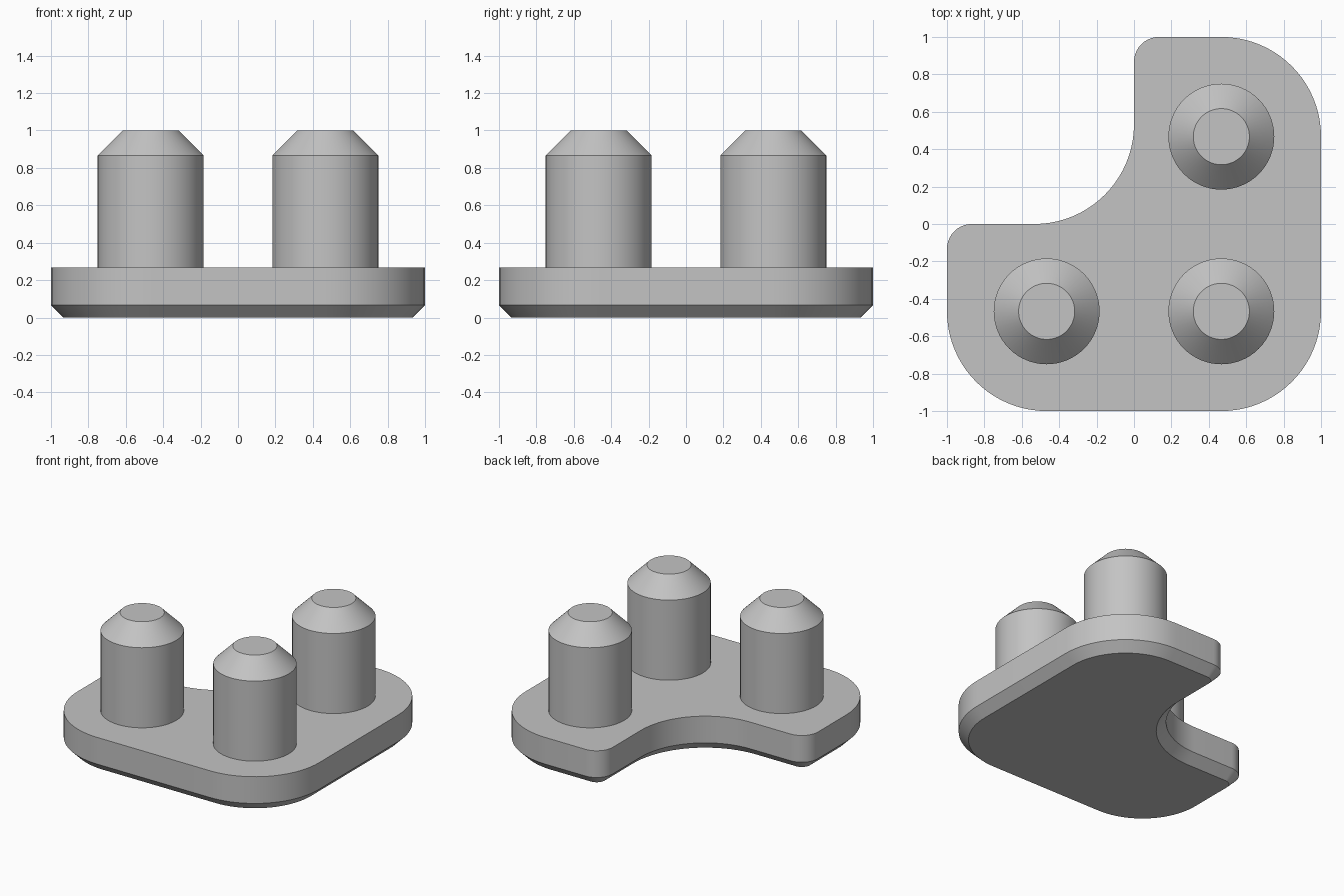
import bpy, bmesh
from math import cos, sin, radians

cube = bpy.data.objects.get("Cube")
if cube:
    bpy.data.objects.remove(cube, do_unlink=True)

# Single grey material
grey = bpy.data.materials.new("light grey")
grey.use_nodes = True
colour = (0.55, 0.55, 0.55, 1)
grey.diffuse_color = colour
grey.node_tree.nodes["Principled BSDF"].inputs["Base Color"].default_value = colour

BIG, SMALL = 0.533, 0.133      # corner radii
PEG = 1 - BIG                  # peg centre offset
PLATE_TOP = 0.267
CHAMFER = 0.067


def arc(cx, cy, r, start, sweep, steps):
    angles = [radians(start + sweep * i / steps) for i in range(steps + 1)]
    return [(cx + r * cos(a), cy + r * sin(a)) for a in angles]


def outline(inset):
    """Rounded L shape, counter-clockwise, shrunk by inset."""
    big, small = BIG - inset, SMALL - inset
    return (arc(-PEG, -PEG, big, 180, 90, 20)
            + arc(PEG, -PEG, big, 270, 90, 20)
            + arc(PEG, PEG, big, 0, 90, 20)
            + arc(SMALL, 1 - SMALL, small, 90, 90, 10)
            + arc(-BIG, BIG, BIG + inset, 0, -90, 20)   # concave inner corner
            + arc(SMALL - 1, -SMALL, small, 90, 90, 10))


def circle(r):
    return arc(0, 0, r, 0, 360, 64)[:-1]


def stack(name, layers, location=(0, 0, 0), cap_bottom=True):
    """Join matching outlines at rising heights into one solid."""
    bm = bmesh.new()
    rings = [[bm.verts.new((x, y, z)) for x, y in points] for points, z in layers]
    n = len(rings[0])
    for low, high in zip(rings, rings[1:]):
        for i in range(n):
            j = (i + 1) % n
            bm.faces.new((low[i], low[j], high[j], high[i]))
    bm.faces.new(rings[-1])
    if cap_bottom:
        bm.faces.new(rings[0][::-1])
    mesh = bpy.data.meshes.new(name)
    bm.to_mesh(mesh)
    bm.free()
    mesh.materials.append(grey)
    obj = bpy.data.objects.new(name, mesh)
    obj.location = location
    bpy.context.collection.objects.link(obj)
    bpy.ops.object.select_all(action='DESELECT')
    obj.select_set(True)
    bpy.context.view_layer.objects.active = obj
    bpy.ops.object.shade_smooth_by_angle(angle=radians(30))
    return obj


# Base plate with a chamfered underside
stack("base_plate", [(outline(CHAMFER), 0),
                     (outline(0), CHAMFER),
                     (outline(0), PLATE_TOP)])

# Three chamfered pegs
pegs = {"front_right_peg": (-PEG, -PEG),
        "front_left_peg": (PEG, -PEG),
        "back_left_peg": (PEG, PEG)}
for name, (x, y) in pegs.items():
    stack(name, [(circle(0.283), PLATE_TOP),
                 (circle(0.283), 0.867),
                 (circle(0.15), 1)], (x, y, 0), cap_bottom=False)
